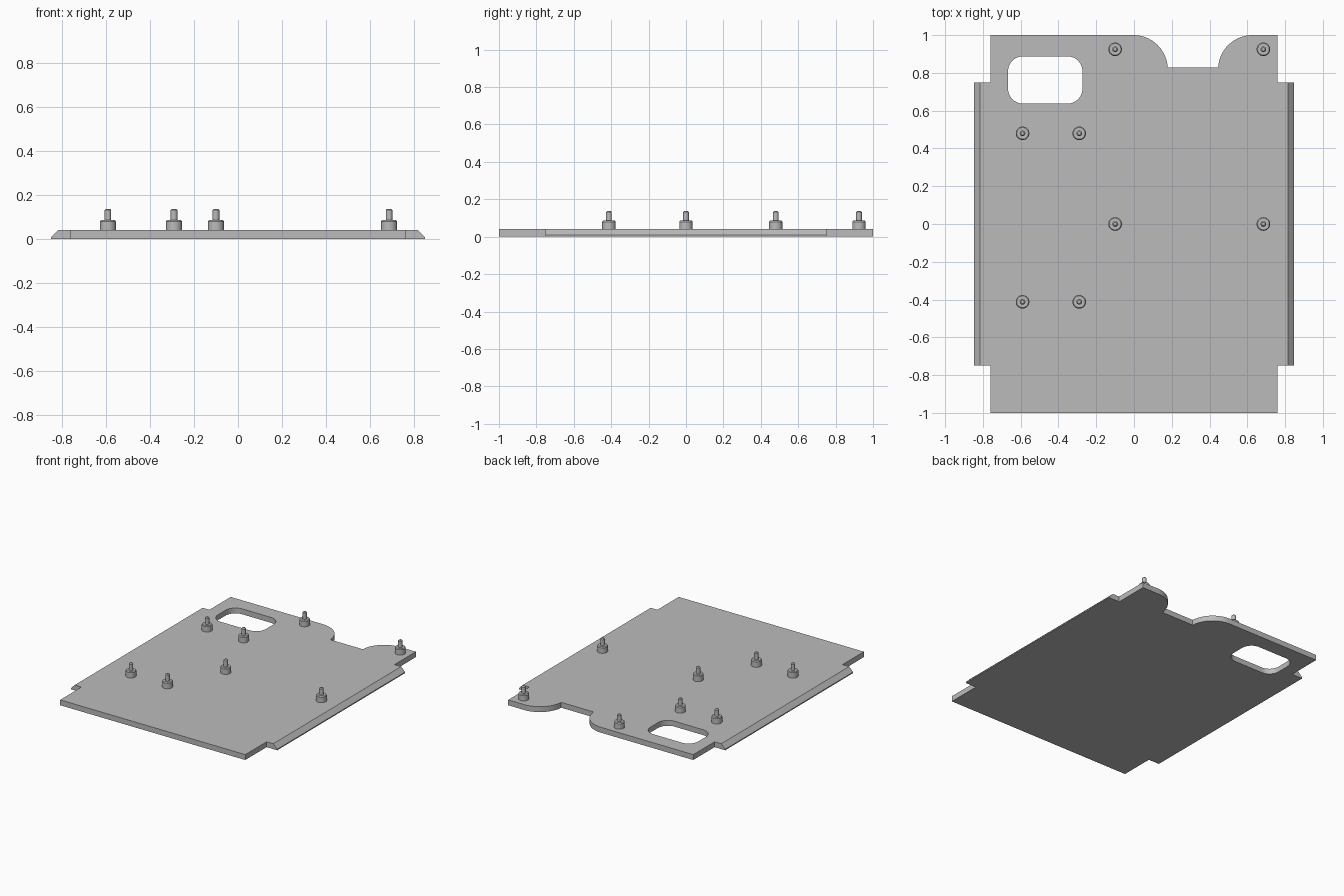
import bpy
import bmesh
from math import sin, cos, pi, radians
from mathutils import Vector

if "Cube" in bpy.data.objects:
    bpy.data.objects.remove(bpy.data.objects["Cube"], do_unlink=True)

THICK = 0.04

grey = bpy.data.materials.new("plain grey")
grey.use_nodes = True
colour = (0.5, 0.5, 0.5, 1)
grey.diffuse_color = colour
grey.node_tree.nodes["Principled BSDF"].inputs["Base Color"].default_value = colour


def arc(cx, cy, r, start, end, steps=16):
    angles = [radians(start + (end - start) * i / steps) for i in range(steps + 1)]
    return [(cx + r * cos(a), cy + r * sin(a)) for a in angles]


def add_object(name, bm):
    bmesh.ops.recalc_face_normals(bm, faces=bm.faces)
    mesh = bpy.data.meshes.new(name)
    bm.to_mesh(mesh)
    bm.free()
    mesh.materials.append(grey)
    obj = bpy.data.objects.new(name, mesh)
    bpy.context.collection.objects.link(obj)
    return obj


def slab(outline, bottom, top):
    bm = bmesh.new()
    face = bm.faces.new([bm.verts.new((x, y, bottom)) for x, y in outline])
    raised = bmesh.ops.extrude_face_region(bm, geom=[face])["geom"]
    moved = [v for v in raised if isinstance(v, bmesh.types.BMVert)]
    bmesh.ops.translate(bm, verts=moved, vec=(0, 0, top - bottom))
    return bm


def smooth(obj):
    bpy.ops.object.select_all(action="DESELECT")
    obj.select_set(True)
    bpy.context.view_layer.objects.active = obj
    bpy.ops.object.shade_smooth_by_angle(angle=radians(30))


# Base plate with side wings and a rounded notch in the back edge
EDGE, WING, WING_Y = 0.76, 0.847, 0.75
outline = [(-EDGE, -1), (EDGE, -1), (EDGE, -WING_Y), (WING, -WING_Y),
           (WING, WING_Y), (EDGE, WING_Y), (EDGE, 1)]
outline += arc(0.627, 0.818, 0.182, 90, 177)
outline += arc(-0.003, 0.818, 0.182, 3, 90)
outline += [(-EDGE, 1), (-EDGE, WING_Y), (-WING, WING_Y),
            (-WING, -WING_Y), (-EDGE, -WING_Y)]
bm = slab(outline, 0, THICK)

# Slope the outer top edge of both wings
for side in (-1, 1):
    bmesh.ops.bisect_plane(
        bm, geom=bm.verts[:] + bm.edges[:] + bm.faces[:],
        plane_co=Vector((side * 0.815, 0, THICK)),
        plane_no=Vector((side, 0, 1)), clear_outer=True)
    bmesh.ops.holes_fill(bm, edges=[e for e in bm.edges if e.is_boundary])
plate = add_object("base_plate", bm)

# Rounded rectangular window through the plate
x0, x1, y0, y1, r = -0.667, -0.273, 0.637, 0.888, 0.08
window = (arc(x1 - r, y1 - r, r, 0, 90) + arc(x0 + r, y1 - r, r, 90, 180)
          + arc(x0 + r, y0 + r, r, 180, 270) + arc(x1 - r, y0 + r, r, 270, 360))
cutter = add_object("window_cutter", slab(window, -0.1, 0.1))
cut = plate.modifiers.new("window", "BOOLEAN")
cut.operation = "DIFFERENCE"
cut.solver = "EXACT"
cut.object = cutter
bpy.context.view_layer.objects.active = plate
bpy.ops.object.modifier_apply(modifier=cut.name)
bpy.data.objects.remove(cutter, do_unlink=True)
smooth(plate)

# Stud: collar with a thin rounded pin, turned from a half profile
profile = [(0, THICK), (0.036, THICK), (0.036, 0.08), (0.031, 0.086),
           (0.015, 0.086), (0.015, 0.131), (0.009, 0.137), (0, 0.137)]
bm = bmesh.new()
points = [bm.verts.new((radius, 0, z)) for radius, z in profile]
edges = [bm.edges.new(pair) for pair in zip(points, points[1:])]
bmesh.ops.spin(bm, geom=points + edges, cent=(0, 0, 0), axis=(0, 0, 1),
               angle=2 * pi, steps=32)
bmesh.ops.remove_doubles(bm, verts=bm.verts, dist=0.0002)
stud = add_object("stud_1", bm)
smooth(stud)

# Two groups of four studs, each on a rectangle
places = [(x, y) for x in (-0.59, -0.29) for y in (-0.412, 0.48)]
places += [(x, y) for x in (-0.1, 0.685) for y in (0, 0.925)]
for number, (x, y) in enumerate(places, 1):
    obj = stud
    if number > 1:
        obj = bpy.data.objects.new(f"stud_{number}", stud.data)
        bpy.context.collection.objects.link(obj)
    obj.location = (x, y, 0)
